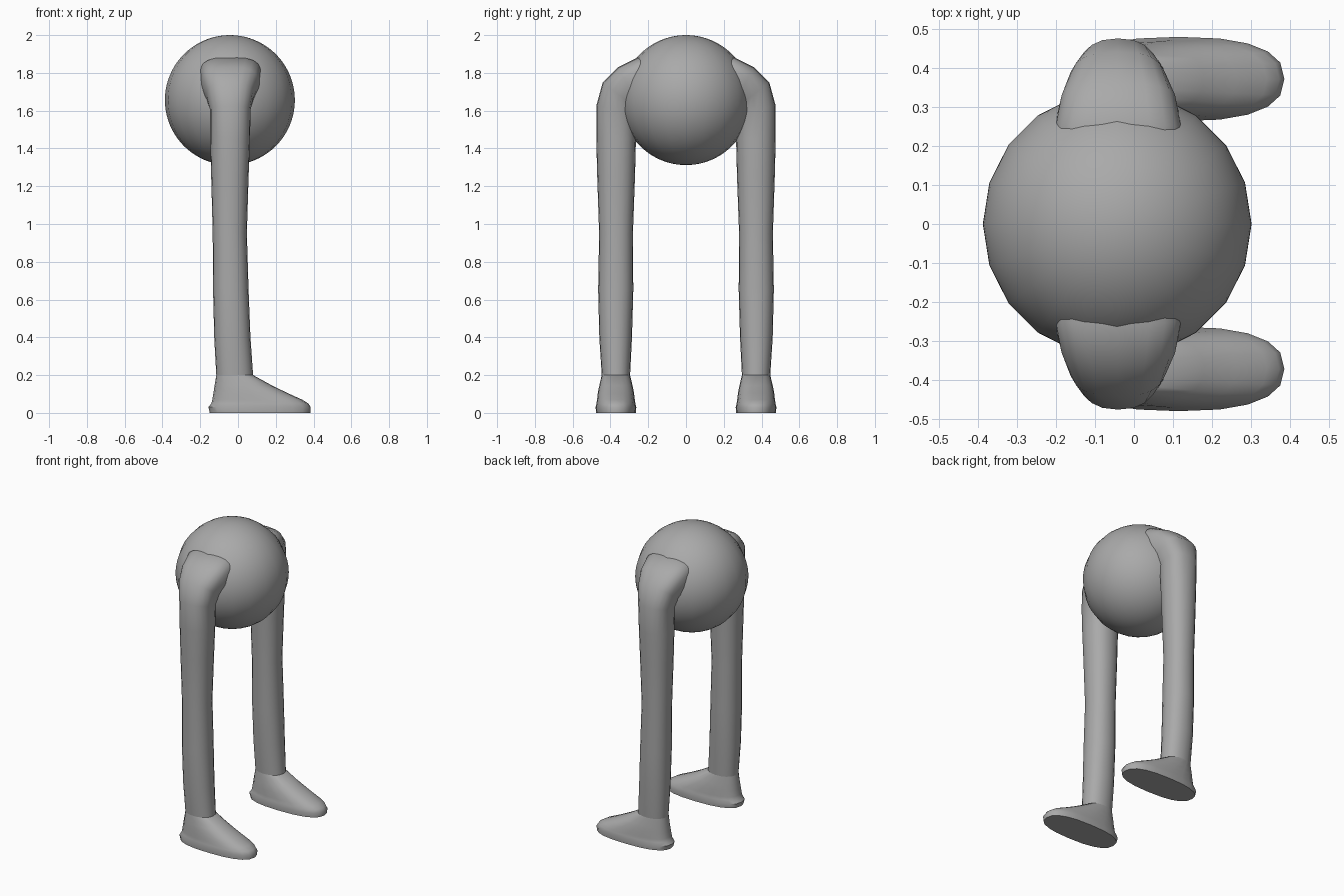
import bpy, bmesh, math
from mathutils import Vector

if "Cube" in bpy.data.objects:
    bpy.data.objects.remove(bpy.data.objects["Cube"])

grey = bpy.data.materials.new("plain grey")
grey.diffuse_color = (0.4, 0.4, 0.4, 1)
grey.use_nodes = True
grey.node_tree.nodes["Principled BSDF"].inputs["Base Color"].default_value = grey.diffuse_color


def finish(name, bm):
    bmesh.ops.recalc_face_normals(bm, faces=bm.faces)
    mesh = bpy.data.meshes.new(name)
    bm.to_mesh(mesh)
    bm.free()
    mesh.materials.append(grey)
    obj = bpy.data.objects.new(name, mesh)
    bpy.context.collection.objects.link(obj)
    bpy.ops.object.select_all(action='DESELECT')
    obj.select_set(True)
    bpy.context.view_layer.objects.active = obj
    bpy.ops.object.shade_smooth_by_angle(angle=math.radians(42))
    return obj


def spow(v, n):
    return math.copysign(abs(v) ** (2 / n), v)


def loft(name, rings, side, sides=20):
    """Skin rings of (x min, x max, outer y, outer z, inner y, inner z, squareness)."""
    bm = bmesh.new()
    loops = []
    for x0, x1, oy, oz, iy, iz, n in rings:
        loop = []
        for k in range(sides):
            a = 2 * math.pi * k / sides
            c, s = spow(math.cos(a), n), spow(math.sin(a), n)
            x = (x0 + x1) / 2 + (x1 - x0) / 2 * c
            y = (oy + iy) / 2 + (oy - iy) / 2 * s
            z = (oz + iz) / 2 + (oz - iz) / 2 * s
            loop.append(bm.verts.new(Vector((x, side * y, z))))
        loops.append(loop)
    for a, b in zip(loops, loops[1:]):
        for k in range(sides):
            j = (k + 1) % sides
            bm.faces.new((a[k], a[j], b[j], b[k]))
    bm.faces.new(loops[0])
    bm.faces.new(loops[-1])
    return finish(name, bm)


# Round body
bm = bmesh.new()
bmesh.ops.create_uvsphere(bm, u_segments=20, v_segments=40, radius=0.344)
bmesh.ops.translate(bm, verts=bm.verts, vec=(-0.043, 0, 1.656))
finish("ball_body", bm)

# Leg: ankle, knee, thigh, then the hip bending into the body
leg_rings = [
    (-0.115, 0.080, 0.446, 0.20, 0.296, 0.20, 2.2),
    (-0.126, 0.066, 0.459, 0.40, 0.286, 0.40, 2.2),
    (-0.132, 0.056, 0.465, 0.65, 0.279, 0.65, 2.2),
    (-0.134, 0.047, 0.460, 0.95, 0.281, 0.95, 2.2),
    (-0.142, 0.056, 0.470, 1.25, 0.270, 1.25, 2.2),
    (-0.147, 0.064, 0.475, 1.45, 0.265, 1.45, 2.2),
    (-0.147, 0.066, 0.475, 1.625, 0.265, 1.58, 2.4),
    (-0.167, 0.084, 0.441, 1.75, 0.260, 1.61, 2.7),
    (-0.190, 0.110, 0.360, 1.83, 0.250, 1.63, 3.0),
    (-0.206, 0.126, 0.255, 1.882, 0.220, 1.65, 3.2),
    (-0.190, 0.110, 0.150, 1.86, 0.150, 1.66, 3.0),
]

# Foot: x range, half width, height, squareness
foot_levels = [
    (-0.150, 0.383, 0.105, 0.005, 2.5),
    (-0.157, 0.385, 0.108, 0.03, 2.5),
    (-0.141, 0.372, 0.103, 0.05, 2.5),
    (-0.136, 0.340, 0.100, 0.07, 2.5),
    (-0.130, 0.262, 0.096, 0.105, 2.4),
    (-0.124, 0.180, 0.088, 0.145, 2.3),
    (-0.115, 0.080, 0.075, 0.20, 2.2),
]
sole = [(-0.150, 0.383, 0.105, 0.0, 2.5)]
foot_rings = [(a, b, 0.371 + w, z, 0.371 - w, z, n)
              for a, b, w, z, n in sole + foot_levels]

for label, side in (("front", -1), ("back", 1)):
    loft(label + "_leg", leg_rings, side)
    loft(label + "_foot", foot_rings, side)
